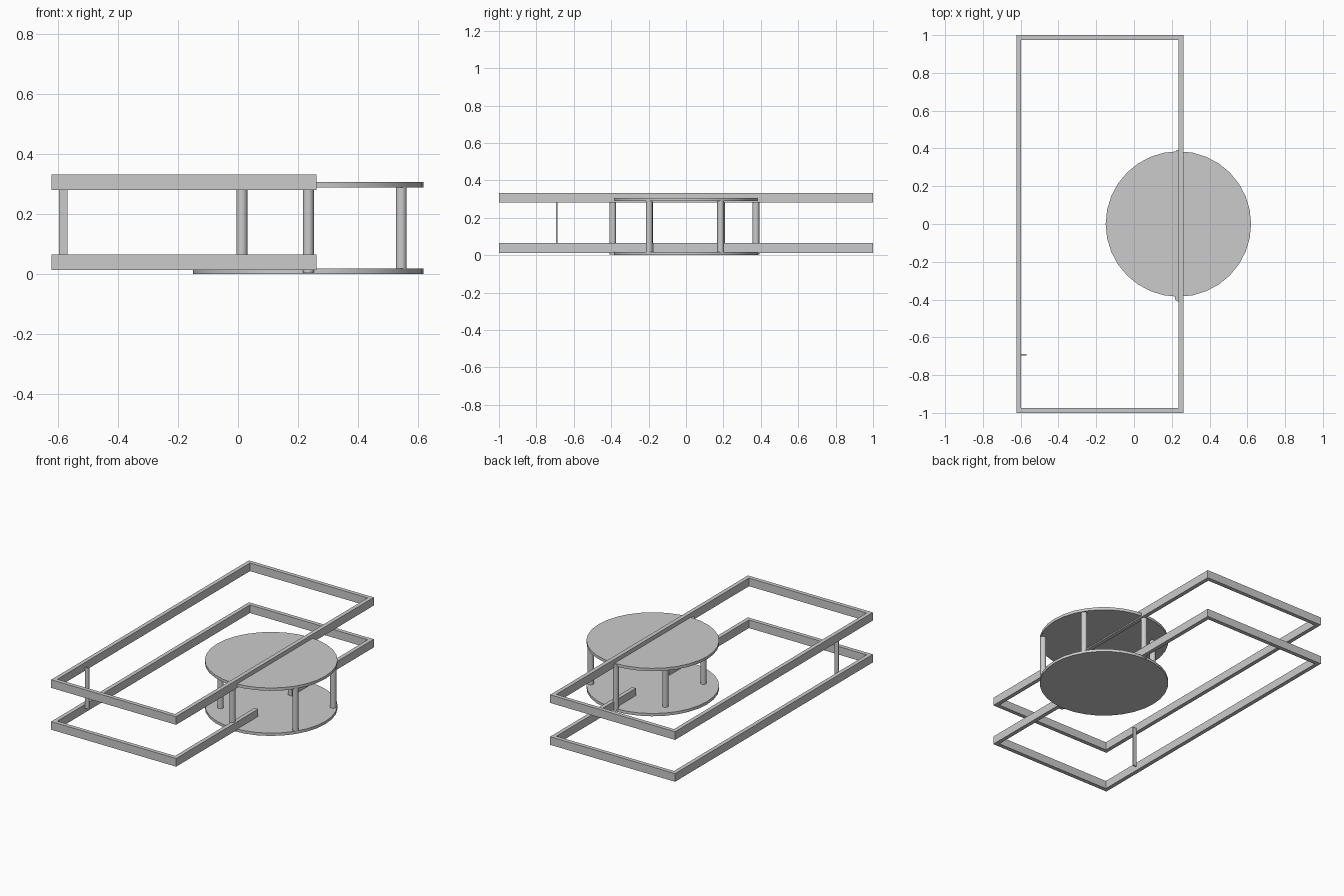
import bpy

if "Cube" in bpy.data.objects:
    bpy.data.objects.remove(bpy.data.objects["Cube"])

grey = bpy.data.materials.new("plain grey")
grey.diffuse_color = (0.6, 0.6, 0.6, 1)
grey.use_nodes = True
grey.node_tree.nodes["Principled BSDF"].inputs["Base Color"].default_value = grey.diffuse_color


def finish(obj, name):
    obj.name = name
    obj.data.materials.append(grey)
    return obj


def mesh(name, verts, faces):
    me = bpy.data.meshes.new(name)
    me.from_pydata(verts, [], faces)
    obj = bpy.data.objects.new(name, me)
    bpy.context.collection.objects.link(obj)
    return finish(obj, name)


def box(name, lo, hi):
    v = [(x, y, z) for x in (lo[0], hi[0]) for y in (lo[1], hi[1]) for z in (lo[2], hi[2])]
    f = [(0, 1, 3, 2), (4, 6, 7, 5), (0, 4, 5, 1), (2, 3, 7, 6), (0, 2, 6, 4), (1, 5, 7, 3)]
    return mesh(name, v, f)


def cylinder(name, x, y, z0, z1, r, sides):
    bpy.ops.mesh.primitive_cylinder_add(vertices=sides, radius=r, depth=z1 - z0,
                                        location=(x, y, (z0 + z1) / 2))
    bpy.ops.object.shade_smooth_by_angle()
    return finish(bpy.context.object, name)


def frame(name, z0, z1, gap=None):
    """Rectangular tube frame with mitred corners; gap opens the right-hand rail."""
    outer = [(0.262, -1), (-0.623, -1), (-0.623, 1), (0.262, 1)]
    w = 0.026
    inner = [(0.262 - w, -1 + w), (-0.623 + w, -1 + w), (-0.623 + w, 1 - w), (0.262 - w, 1 - w)]
    if gap:
        outer = [(0.262, -gap)] + outer + [(0.262, gap)]
        inner = [(0.262 - w, -gap)] + inner + [(0.262 - w, gap)]
    n = len(outer)
    verts = []
    for o, i in zip(outer, inner):
        verts += [(*o, z0), (*o, z1), (*i, z1), (*i, z0)]
    faces = []
    for s in range(n - 1 if gap else n):
        a, b = 4 * s, 4 * ((s + 1) % n)
        for k in range(4):
            j = (k + 1) % 4
            faces.append((a + k, a + j, b + j, b + k))
    if gap:
        e = 4 * (n - 1)
        faces += [(3, 2, 1, 0), (e, e + 1, e + 2, e + 3)]
    return mesh(name, verts, faces)


# Rectangular rails
frame("upper_frame", 0.281, 0.333)
frame("lower_frame", 0.013, 0.065, gap=0.17)

# Round shelves
cylinder("top_disc", 0.235, 0, 0.289, 0.307, 0.385, 32)
cylinder("bottom_disc", 0.235, 0, 0.0, 0.018, 0.385, 32)

# Six posts between the shelves
for x, y0, y1 in ((0.013, -0.195, 0.19), (0.235, -0.392, 0.374), (0.545, -0.197, 0.185)):
    for y in (y0, y1):
        cylinder("post", x, y, 0.005, 0.302, 0.018, 24)

# Thin slat joining the two frames
box("side_slat", (-0.598, -0.695, 0.04), (-0.57, -0.688, 0.303))
